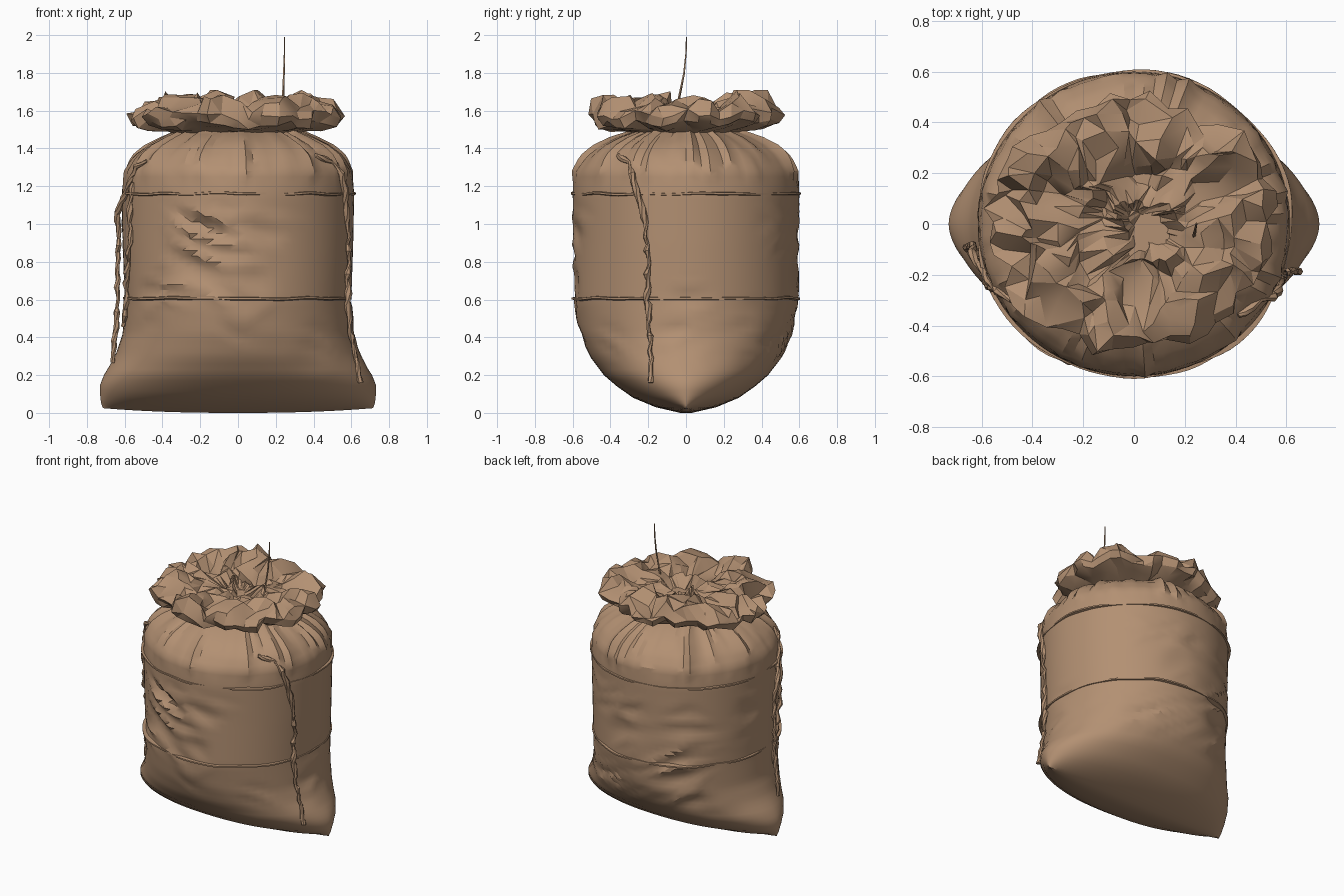
import bpy, bmesh, math, random
from mathutils import Vector, noise

if "Cube" in bpy.data.objects:
    bpy.data.objects.remove(bpy.data.objects["Cube"])

random.seed(7)
burlap = bpy.data.materials.new("tan burlap")
burlap.diffuse_color = (0.45, 0.28, 0.17, 1)
burlap.use_nodes = True
burlap.node_tree.nodes["Principled BSDF"].inputs["Base Color"].default_value = burlap.diffuse_color

# height, half width, half depth
PROFILE = [(0.0, .715, .03), (.03, .725, .16), (.08, .73, .28), (.14, .73, .365), (.2, .71, .435),
           (.3, .65, .51), (.42, .61, .56), (.6, .60, .595), (.9, .61, .595), (1.16, .615, .60),
           (1.28, .605, .595), (1.36, .56, .545), (1.42, .48, .47), (1.46, .40, .39), (1.49, .33, .30),
           (1.54, .30, .27)]
SEAMS = (0.605, 1.16)


def section(z):
    for (z0, a0, b0), (z1, a1, b1) in zip(PROFILE, PROFILE[1:]):
        if z <= z1:
            t = (z - z0) / (z1 - z0)
            return a0 + (a1 - a0) * t, b0 + (b1 - b0) * t
    return PROFILE[-1][1:]


def surf(ang, z, out=0.0):
    """Point on the sack wall; blunt-ended lens low down, round higher up."""
    a, b = section(z)
    c, s = math.cos(ang), math.sin(ang)
    f = max(0, 1 - z / 0.4)
    x = a * math.copysign(abs(c) ** (1 - .15 * f), c)
    y = b * math.copysign(abs(s) ** (1 + .15 * f), s)
    lift = 0.025 * c * c * max(0, 1 - z / 0.2)
    return Vector((x + out * c, y + out * s, z + lift))


def wrinkle(ang, z):
    """Horizontal creases on the wall and radial gathers under the neck."""
    c, s = math.cos(ang), math.sin(ang)
    d = 0.0
    if 0.2 < z < 1.12:
        fade = min(1, (z - .2) / .15, (1.12 - z) / .1)
        mask = max(0, noise.noise(Vector((c * 1.6, s * 1.6, z * 2 + 4))) + 0.1)
        ridge = 1 - abs(noise.noise(Vector((c * 1.8, s * 1.8, z * 9 + c * 2))) * 2.2)
        d += 0.055 * fade * mask * (ridge - 0.6)
    if 1.2 < z < 1.53:
        g = min(1, (z - 1.2) / 0.2)
        d += g * 0.10 * (abs(noise.noise(Vector((c * 7, s * 7, z * 1.5)))) - 0.2)
    return d


def loft(name, rings, cap_start=True, cap_end=True, angle=28):
    bm = bmesh.new()
    vr = [[bm.verts.new(p) for p in r] for r in rings]
    n = len(vr[0])
    for r0, r1 in zip(vr, vr[1:]):
        for i in range(n):
            j = (i + 1) % n
            bm.faces.new((r0[i], r0[j], r1[j], r1[i]))
    if cap_start:
        bm.faces.new(vr[0][::-1])
    if cap_end:
        bm.faces.new(vr[-1])
    bmesh.ops.triangulate(bm, faces=bm.faces[:])
    bmesh.ops.recalc_face_normals(bm, faces=bm.faces[:])
    me = bpy.data.meshes.new(name)
    bm.to_mesh(me)
    bm.free()
    ob = bpy.data.objects.new(name, me)
    bpy.context.collection.objects.link(ob)
    me.materials.append(burlap)
    bpy.ops.object.select_all(action='DESELECT')
    bpy.context.view_layer.objects.active = ob
    ob.select_set(True)
    bpy.ops.object.shade_smooth_by_angle(angle=math.radians(angle))
    return ob


# filled sack body
N = 88
angs = [2 * math.pi * i / N for i in range(N)]
heights = [0, .012, .03, .055, .08, .11, .14, .17] + [.2 + .03 * i for i in range(36)]
heights += [1.28, 1.31, 1.34, 1.37, 1.40, 1.42, 1.44, 1.46, 1.475, 1.49, 1.54]
loft("sack_body", [[surf(t, z, wrinkle(t, z)) for t in angs] for z in heights])

# creased seam ridges around the body
for k, zs in enumerate(SEAMS):
    rings = []
    for dz, o in ((-.016, -.03), (-.004, 1), (.006, .9), (.012, -.03)):
        ring = []
        for t in angs:
            c, s = math.cos(t), math.sin(t)
            amp = .010 + .022 * noise.noise(Vector((c * 2.5, s * 2.5, 9 + k)))
            wob = .010 * noise.noise(Vector((c * 3, s * 3, 3 + k)))
            ring.append(surf(t, zs + dz + wob, amp if o > 0 else o))
        rings.append(ring)
    loft("seam_ridge", rings, False, False)

# gathered crumpled mouth: flares out of the neck in lobes, folds over and inward
M = 48
ruffle = [(.30, 1.47, 0), (.36, 1.495, .3), (.45, 1.515, .8), (.52, 1.54, 1), (.545, 1.585, 1),
          (.50, 1.635, 1), (.43, 1.65, 1), (.36, 1.64, 1), (.29, 1.62, 1), (.22, 1.61, 1),
          (.15, 1.60, 1), (.08, 1.59, .8), (.03, 1.58, .4)]
rings = []
for k, (r, z, j) in enumerate(ruffle):
    ring = []
    for i in range(M):
        t = 2 * math.pi * i / M
        c, s = math.cos(t), math.sin(t)
        rim = max(0, (r - .2) / .34)
        lobe = noise.noise(Vector((c * 3.4, s * 3.4, 5.0)))
        pleat = abs(math.sin(t * 4.5 + 2 * lobe)) - .6
        rr = r * (1 + j * rim * (.09 * lobe + .13 * pleat))
        p = Vector((rr * 1.03 * c - .01, rr * .89 * s, z + j * rim * (.03 * lobe - .045 * pleat)))
        if k > 4:  # crumpled folds over the top
            q = noise.noise_vector(p * 7 + Vector((3, 8, 0)))
            crease = abs(noise.noise(Vector((p.x * 6 + 2, p.y * 6, 1.5))))
            p += Vector((q.x * .09, q.y * .09, q.z * .05 - .18 * (crease - .22)))
        jit = .012 * j
        p += Vector([random.uniform(-jit, jit) for _ in range(3)])
        p.z = min(p.z, 1.71)
        ring.append(p)
    rings.append(ring)
loft("gathered_mouth", rings, False, True, 25)


# knotted cords hanging down the sides
def cord(name, pts, width, jitter=0.008, sides=6, step=.035):
    path = []
    for p, q in zip(pts, pts[1:]):
        p, q = Vector(p), Vector(q)
        n = max(1, round((q - p).length / step))
        path += [p.lerp(q, i / n) for i in range(n)]
    path.append(Vector(pts[-1]))
    rings = []
    for k, p in enumerate(path):
        d = (path[min(k + 1, len(path) - 1)] - path[max(k - 1, 0)]).normalized()
        u = d.cross(Vector((.3, 1, .1))).normalized()
        v = d.cross(u)
        o = Vector([random.uniform(-jitter, jitter) for _ in range(3)])
        w = width * (random.uniform(.6, 1.5) if jitter else 1 - .6 * k / len(path))
        rings.append([p + o + w * (u * math.cos(a + k * .4) + v * math.sin(a + k * .4))
                      for a in [2 * math.pi * i / sides for i in range(sides)]])
    loft(name, rings)


D = math.radians
cord("right_cord", [surf(D(a), z, o) for a, z, o in
                    ((-42, 1.36, .0), (-32, 1.33, .005), (-28, 1.26, .008), (-24, 1.15, .012), (-21, 1.0, .012),
                     (-19, .8, .012), (-20, .6, .015), (-20, .4, .015), (-24, .25, .01), (-30, .16, .01))], .015)
cord("left_cord", [surf(D(a), z, o) for a, z, o in
                   ((212, 1.34, .0), (207, 1.3, .005), (200, 1.2, .01), (190, 1.05, .03),
                    (188, .85, .035), (188, .6, .045), (189, .42, .045), (192, .27, .01))], .014)
cord("left_cord_loop", [surf(D(a), z, .012) for a, z in
                        ((205, 1.22), (203, 1.05), (204, .9), (199, .78), (195, .62), (192, .45))], .013)

# loose thread standing up from the mouth
cord("loose_thread", [(.235, -.05, 1.6), (.24, -.03, 1.7), (.243, -.01, 1.8), (.246, 0, 1.9),
                      (.246, .003, 1.99)], .007, 0, 4, .1)
